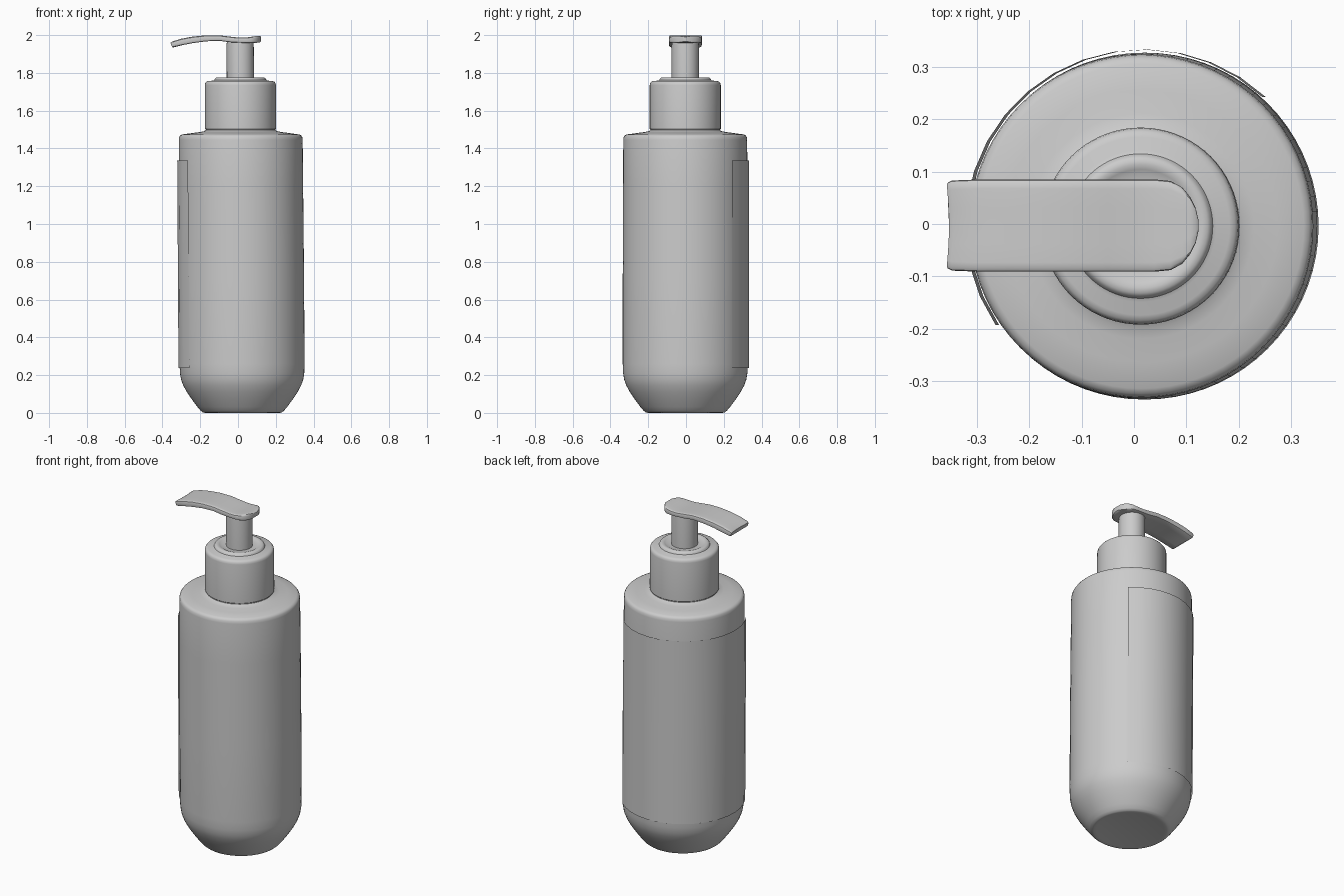
import bpy, bmesh, math

CY = -0.004


def axis_x(z):
    # the bottle leans very slightly
    return 0.023 - 0.006 * z


def finish(name, bm, angle=35, recalc=True):
    if recalc:
        bmesh.ops.recalc_face_normals(bm, faces=bm.faces)
    me = bpy.data.meshes.new(name)
    bm.to_mesh(me)
    bm.free()
    ob = bpy.data.objects.new(name, me)
    bpy.context.collection.objects.link(ob)
    bpy.ops.object.select_all(action='DESELECT')
    ob.select_set(True)
    bpy.context.view_layer.objects.active = ob
    bpy.ops.object.shade_smooth_by_angle(angle=math.radians(angle))
    return ob


def loft(bm, rings, caps=True):
    loops = [[bm.verts.new(p) for p in ring] for ring in rings]
    for a, b in zip(loops, loops[1:]):
        n = len(a)
        for i in range(n):
            j = (i + 1) % n
            bm.faces.new((a[i], a[j], b[j], b[i]))
    if caps:
        bm.faces.new(loops[0][::-1])
        bm.faces.new(loops[-1])


def lathe(name, profile, n=72):
    bm = bmesh.new()
    rings = []
    for r, z in profile:
        rings.append([(axis_x(z) + r * math.cos(2 * math.pi * i / n),
                       CY + r * math.sin(2 * math.pi * i / n), z) for i in range(n)])
    loft(bm, rings)
    return finish(name, bm)


# bottle body with tapered rounded foot and short neck
lathe("bottle", [
    (0.185, 0.003), (0.198, 0.0), (0.210, 0.003), (0.221, 0.012), (0.238, 0.032),
    (0.268, 0.073), (0.293, 0.110), (0.312, 0.145), (0.323, 0.175), (0.329, 0.210),
    (0.331, 0.260), (0.331, 0.700), (0.329, 1.200), (0.328, 1.445), (0.326, 1.460),
    (0.320, 1.469), (0.310, 1.474), (0.260, 1.481), (0.215, 1.487), (0.195, 1.491),
    (0.184, 1.497), (0.182, 1.51)])

# pump collar with stepped top
lathe("collar", [
    (0.184, 1.500), (0.188, 1.504), (0.188, 1.735), (0.186, 1.746), (0.180, 1.753),
    (0.170, 1.757), (0.145, 1.759), (0.138, 1.762), (0.134, 1.770), (0.128, 1.775),
    (0.118, 1.776), (0.108, 1.773), (0.100, 1.768), (0.070, 1.767)])

# pump stem
lathe("stem", [(0.072, 1.755), (0.072, 1.945), (0.070, 1.968)], 48)

# pump head: x_top, z_top, x_bottom, z_bottom, half width
stations = [
    (-0.358, 1.960, -0.348, 1.935, 0.082),
    (-0.350, 1.966, -0.340, 1.937, 0.086),
    (-0.300, 1.981, -0.295, 1.947, 0.088),
    (-0.240, 1.992, -0.238, 1.958, 0.088),
    (-0.170, 1.999, -0.170, 1.967, 0.088),
    (-0.100, 1.999, -0.100, 1.970, 0.088),
    (-0.050, 1.993, -0.050, 1.963, 0.088),
    (0.000, 1.987, 0.000, 1.960, 0.088),
    (0.040, 1.987, 0.040, 1.959, 0.088),
    (0.070, 1.991, 0.070, 1.959, 0.085),
    (0.092, 1.995, 0.092, 1.959, 0.073),
    (0.108, 1.996, 0.107, 1.960, 0.054),
    (0.118, 1.995, 0.116, 1.962, 0.034),
    (0.123, 1.991, 0.121, 1.966, 0.012)]
section = [(-0.92, -1), (-0.5, -1), (0, -1), (0.5, -1), (0.92, -1), (0.98, -0.85),
           (1, -0.5), (1, 0.4), (0.98, 0.75), (0.92, 0.95), (0.8, 1), (0.4, 1),
           (0, 1), (-0.4, 1), (-0.8, 1), (-0.92, 0.95), (-0.98, 0.75), (-1, 0.4),
           (-1, -0.5), (-0.98, -0.85)]
rings = []
for k, (xt, zt, xb, zb, w) in enumerate(stations):
    ring = []
    for u, v in section:
        t = (v + 1) / 2
        dent = 0.005 * (1 - u * u) if k < 2 else 0
        ring.append((xb + (xt - xb) * t + dent, CY + 0.001 + w * u, zb + (zt - zb) * t))
    rings.append(ring)
bm = bmesh.new()
loft(bm, rings)
finish("pump_head", bm, 40)

# thin label wrapped round the back and left side
bm = bmesh.new()
seg, a0, a1 = 16, math.radians(47), math.radians(214)
cols = []
for i in range(seg + 1):
    a = a0 + (a1 - a0) * i / seg
    cols.append([bm.verts.new((axis_x(z) + 0.337 * math.cos(a),
                               CY + 0.337 * math.sin(a), z)) for z in (0.237, 1.335)])
for p, q in zip(cols, cols[1:]):
    bm.faces.new((p[0], q[0], q[1], p[1])[::-1])
# outward normals
bm.normal_update()
if sum(f.normal.y for f in bm.faces) < 0:
    bmesh.ops.reverse_faces(bm, faces=bm.faces)
finish("label", bm, 35, False)
